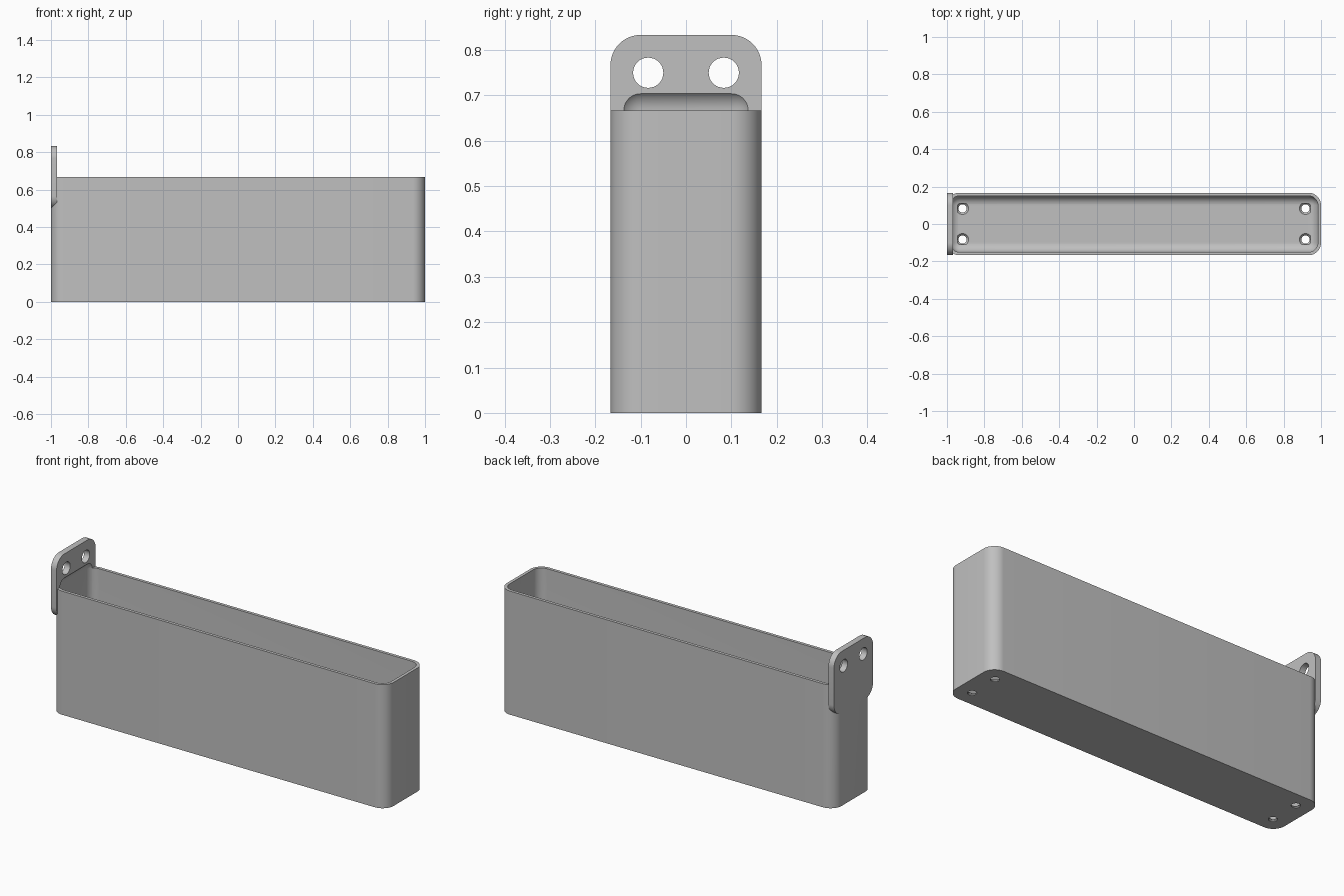
import bpy
import bmesh
from math import cos, sin, pi, radians
from mathutils import Matrix, Vector

LENGTH, WIDTH, HEIGHT = 2.0, 1 / 3, 2 / 3
WALL = 1 / 60            # side and floor thickness
INNER_R = 0.05           # fillet inside the trough
OUTER_R = INNER_R + WALL
TAB_LOW, TAB_HIGH, TAB_THICK = 0.5, 5 / 6, 1 / 30
HOLE_R = 1 / 30

old = bpy.data.objects.get("Cube")
if old:
    bpy.data.objects.remove(old, do_unlink=True)

grey = bpy.data.materials.new("light grey")
grey.use_nodes = True
COLOUR = (0.527, 0.527, 0.527, 1)
grey.diffuse_color = COLOUR
for node in grey.node_tree.nodes:
    if node.type == 'BSDF_PRINCIPLED':
        node.inputs["Base Color"].default_value = COLOUR


def make_object(name, bm):
    bmesh.ops.recalc_face_normals(bm, faces=bm.faces[:])
    mesh = bpy.data.meshes.new(name)
    bm.to_mesh(mesh)
    bm.free()
    mesh.materials.append(grey)
    obj = bpy.data.objects.new(name, mesh)
    bpy.context.collection.objects.link(obj)
    return obj


def rounded_prism(name, size, radius, origin, u, v, extrude, steps=12):
    """Extrude a rounded rectangle that lies in the plane of u and v."""
    bm = bmesh.new()
    verts = []
    for corner, (su, sv) in enumerate(((1, 1), (-1, 1), (-1, -1), (1, -1))):
        for i in range(steps + 1):
            a = (corner + i / steps) * pi / 2
            pu = su * (size[0] / 2 - radius) + radius * cos(a)
            pv = sv * (size[1] / 2 - radius) + radius * sin(a)
            verts.append(bm.verts.new(Vector(origin) + Vector(u) * pu + Vector(v) * pv))
    face = bm.faces.new(verts)
    moved = bmesh.ops.extrude_face_region(bm, geom=[face])["geom"]
    bmesh.ops.translate(bm, vec=extrude,
                        verts=[g for g in moved if isinstance(g, bmesh.types.BMVert)])
    return make_object(name, bm)


def add_cone(bm, r_low, r_high, depth, matrix):
    bmesh.ops.create_cone(bm, cap_ends=True, segments=32, radius1=r_low,
                          radius2=r_high, depth=depth, matrix=matrix)


def apply_boolean(target, other, operation):
    mod = target.modifiers.new(operation.title(), 'BOOLEAN')
    mod.operation, mod.solver, mod.object = operation, 'EXACT', other
    bpy.context.view_layer.objects.active = target
    bpy.ops.object.modifier_apply(modifier=mod.name)
    bpy.data.objects.remove(other, do_unlink=True)


# Outer body
trough = rounded_prism("trough_with_tab", (LENGTH, WIDTH), OUTER_R, (0, 0, 0),
                       (1, 0, 0), (0, 1, 0), (0, 0, HEIGHT))

# Mounting tab, flush with the end wall
tab = rounded_prism("mounting_tab", (WIDTH, TAB_HIGH - TAB_LOW), OUTER_R,
                    (-LENGTH / 2, 0, (TAB_LOW + TAB_HIGH) / 2),
                    (0, 1, 0), (0, 0, 1), (TAB_THICK, 0, 0))
apply_boolean(trough, tab, 'UNION')

# Cavity with filleted edges, rising past the rim into the tab
bm = bmesh.new()
bmesh.ops.create_cube(bm, size=1)
top = HEIGHT + INNER_R
bmesh.ops.scale(bm, vec=(LENGTH - 2 * WALL, WIDTH - 2 * WALL, top - WALL), verts=bm.verts[:])
bmesh.ops.translate(bm, vec=(0, 0, (top + WALL) / 2), verts=bm.verts[:])
bmesh.ops.bevel(bm, geom=bm.edges[:], offset=INNER_R, offset_type='OFFSET',
                segments=10, profile=0.5, affect='EDGES')
apply_boolean(trough, make_object("cavity_cutter", bm), 'DIFFERENCE')

# Screw holes through the tab
for side in (-1, 1):
    bm = bmesh.new()
    add_cone(bm, HOLE_R, HOLE_R, 0.2,
             Matrix.Translation((-LENGTH / 2, side * WIDTH / 4, 0.75))
             @ Matrix.Rotation(pi / 2, 4, 'Y'))
    apply_boolean(trough, make_object("tab_hole_cutter", bm), 'DIFFERENCE')

# Countersunk drain holes near the floor corners
for sx in (-1, 1):
    for sy in (-1, 1):
        x, y = sx * (LENGTH / 2 - WIDTH / 4), sy * WIDTH / 4
        for low, high, z0, z1 in ((0.022, 0.022, -0.05, 0.05),
                                  (0.022, HOLE_R, 0.004, WALL + 0.001)):
            bm = bmesh.new()
            add_cone(bm, low, high, z1 - z0, Matrix.Translation((x, y, (z0 + z1) / 2)))
            apply_boolean(trough, make_object("floor_hole_cutter", bm), 'DIFFERENCE')

# Smooth the fillets, keep the rims sharp
bpy.ops.object.select_all(action='DESELECT')
trough.select_set(True)
bpy.context.view_layer.objects.active = trough
bpy.ops.object.shade_smooth_by_angle(angle=radians(30))
